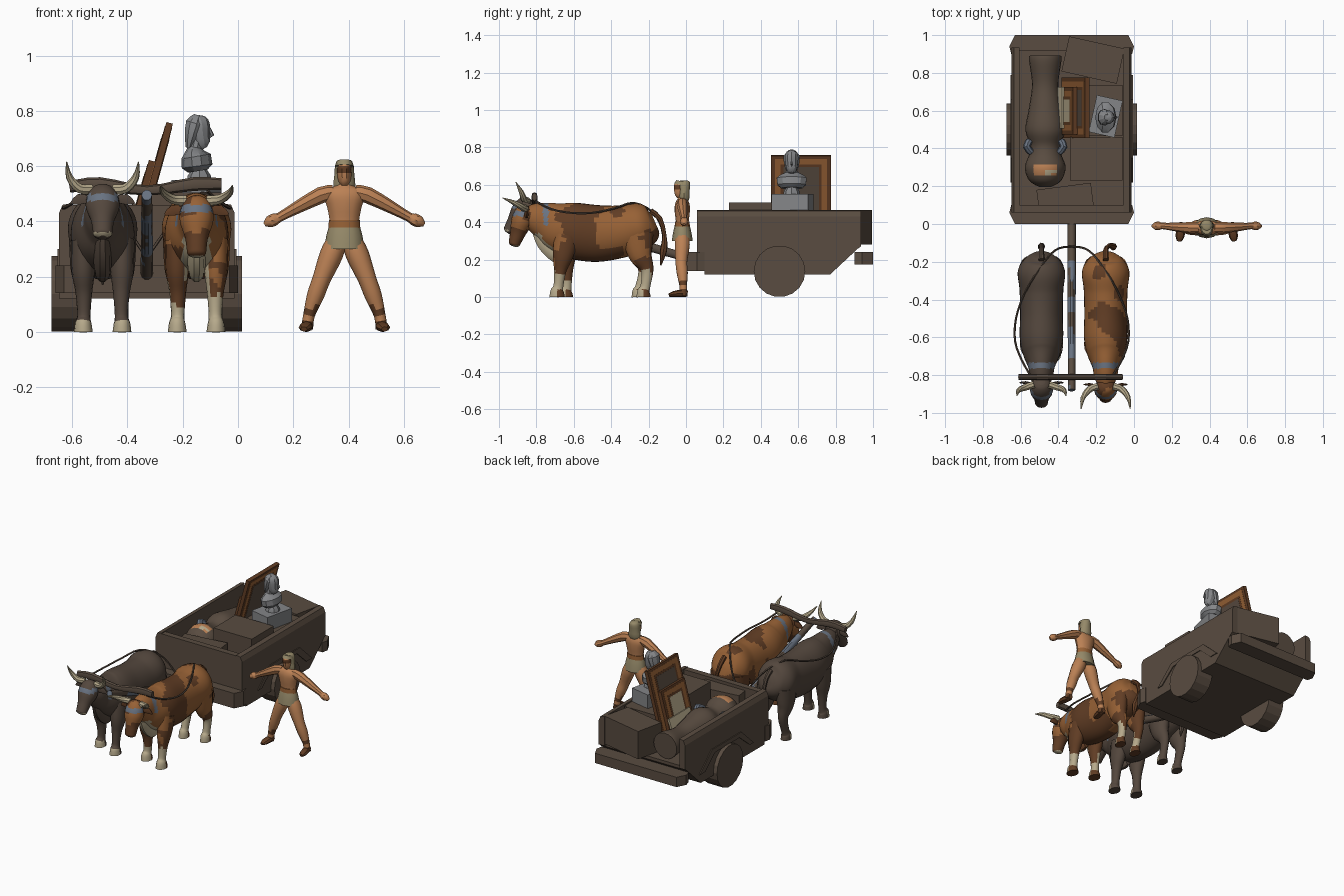
import bpy, bmesh, math
from mathutils import Vector, noise

if "Cube" in bpy.data.objects:
    bpy.data.objects.remove(bpy.data.objects["Cube"])


def material(name, rgb):
    m = bpy.data.materials.new(name)
    m.diffuse_color = (*rgb, 1)
    m.use_nodes = True
    m.node_tree.nodes["Principled BSDF"].inputs["Base Color"].default_value = m.diffuse_color
    return m


WOOD = material("weathered_brown", (.10, .072, .052))
HIDE = material("dark_hide", (.088, .063, .047))
ORANGE = material("orange_hide", (.31, .120, .036))
PATCH = material("russet_patch", (.12, .047, .018))
CREAM = material("cream", (.47, .40, .26))
SKIN = material("tan_skin", (.50, .22, .09))
BLUE = material("blue_grey", (.14, .17, .22))
STONE = material("stone_grey", (.23, .235, .245))
CLOTH = material("taupe_cloth", (.30, .25, .14))


def finish(name, bm, mat, rule=None, angle=40):
    """Turn a bmesh into an object; rule picks a material from a face centre."""
    bmesh.ops.recalc_face_normals(bm, faces=bm.faces)
    me = bpy.data.meshes.new(name)
    slots = [mat]
    for f in bm.faces:
        m = (rule(f.calc_center_median()) if rule else None) or mat
        if m not in slots:
            slots.append(m)
        f.material_index = slots.index(m)
    bm.to_mesh(me)
    bm.free()
    for m in slots:
        me.materials.append(m)
    ob = bpy.data.objects.new(name, me)
    bpy.context.collection.objects.link(ob)
    if angle:
        bpy.ops.object.select_all(action='DESELECT')
        ob.select_set(True)
        bpy.context.view_layer.objects.active = ob
        bpy.ops.object.shade_smooth_by_angle(angle=math.radians(angle))
    return ob


def loft(name, rings, mat, sides=10, steps=3, side=(1, 0, 0), rule=None, angle=40):
    """Skin elliptical rings (x, y, z, half width, half depth) along a smoothed path."""
    p = [Vector(r) for r in rings]
    p = [p[0]] + p + [p[-1]]
    path = []
    for i in range(1, len(p) - 2):
        a, b, c, d = p[i - 1:i + 3]
        for k in range(steps):
            t = k / steps
            path.append(.5 * (2 * b + (c - a) * t + (2 * a - 5 * b + 4 * c - d) * t * t
                              + (3 * b - a - 3 * c + d) * t ** 3))
    path.append(p[-1])
    bm, rows = bmesh.new(), []
    for i, q in enumerate(path):
        nxt, prv = path[min(i + 1, len(path) - 1)], path[max(i - 1, 0)]
        t = Vector((nxt - prv)[:3]).normalized()
        s = Vector(side)
        s = (s - t * s.dot(t)).normalized()
        u = t.cross(s)
        rows.append([bm.verts.new(Vector(q[:3]) + s * q[3] * math.cos(w) + u * q[4] * math.sin(w))
                     for w in (2 * math.pi * j / sides for j in range(sides))])
    for r0, r1 in zip(rows, rows[1:]):
        for j in range(sides):
            n = (j + 1) % sides
            bm.faces.new((r0[j], r0[n], r1[n], r1[j]))
    bm.faces.new(rows[0])
    bm.faces.new(rows[-1])
    return finish(name, bm, mat, rule, angle)


def box(name, centre, size, mat, rz=0, ry=0):
    bm = bmesh.new()
    bmesh.ops.create_cube(bm, size=1)
    bmesh.ops.scale(bm, vec=size, verts=bm.verts)
    ob = finish(name, bm, mat, angle=0)
    ob.location = centre
    ob.rotation_euler = (0, ry, rz)
    return ob


def prism(name, poly, lo, hi, mat, axis=0):
    """Extrude a 2D outline: (y, z) along x for axis 0, (x, y) along z, (x, z) along y."""
    bm = bmesh.new()
    at = (lambda p, h: (h, *p), lambda p, h: (p[0], h, p[1]), lambda p, h: (*p, h))[axis]
    a, b = [[bm.verts.new(at(p, h)) for p in poly] for h in (lo, hi)]
    bm.faces.new(a)
    bm.faces.new(b)
    for i in range(len(poly)):
        j = (i + 1) % len(poly)
        bm.faces.new((a[i], a[j], b[j], b[i]))
    return finish(name, bm, mat, angle=0)


# ---- cart, open at the back ----
CX = -.33
wall = [(.06, .19), (.1, .19), (.1, .12), (.77, .12), (.92, .26), (.935, .27), (.935, .41), (.06, .41)]
arch = [(.26, .18), (.37, .27), (.63, .27), (.73, .18), (.79, .18), (.66, .30), (.35, .30), (.22, .18)]
for s, tag in ((-1, "left"), (1, "right")):
    prism(tag + "_cart_wall", wall, CX + s * .275, CX + s * .318, WOOD)
    prism(tag + "_wall_rim", [(CX + s * x, z) for x, z in (
        (.275, .41), (.318, .41), (.318, .43), (.305, .46), (.275, .465))], .06, .935, WOOD, 1)
    prism(tag + "_wheel_arch", arch, CX + s * .31, CX + s * .324, WOOD)
    wheel = [(.5 + .138 * math.cos(i * math.pi / 9), .138 + .138 * math.sin(i * math.pi / 9))
             for i in range(18)]
    prism(tag + "_wheel", wheel, CX + s * .23, CX + s * .345, WOOD)
prism("cart_floor", [(.1, .12), (.77, .12), (.92, .26), (.92, .28), (.1, .28)], CX - .28, CX + .28, WOOD)
box("front_wall", (CX, .08, .325), (.6, .04, .27), WOOD)
front_outline = [(CX - .3, 0), (CX + .3, 0), (CX + .33, .06), (CX + .32, .1), (CX - .32, .1), (CX - .33, .06)]
rear_outline = [(x, 1 - y) for x, y in front_outline]
prism("front_bumper", front_outline, .14, .24, WOOD, 2)
prism("rear_bumper", rear_outline, .175, .24, WOOD, 2)

# ---- cargo ----
box("middle_crate", (-.2, .345, .39), (.28, .23, .23), WOOD)
box("front_crate", (-.365, .14, .355), (.29, .12, .17), WOOD, rz=.13)
box("rear_crate", (-.217, .868, .373), (.30, .19, .185), WOOD, rz=-.22)
box("plinth_crate", (-.2, .6, .365), (.28, .27, .19), WOOD)
box("bust_plinth", (-.15, .57, .505), (.14, .20, .09), STONE, rz=-.22)


def jar_spots(c):
    if c.z > .44 and .255 < c.y < .315 and abs(c.x + .47) < .05:
        return CREAM if noise.noise(c * 40) > -.05 else SKIN


loft("jar", [(-.47, y, z, r, r) for y, z, r in (
    (.89, .365, .085), (.86, .365, .085), (.74, .36, .07), (.62, .36, .085), (.5, .36, .105),
    (.42, .36, .08), (.37, .36, .085), (.30, .36, .108), (.23, .36, .085), (.195, .36, .03))],
    WOOD, 20, 5, rule=jar_spots)
for s in (-1, 1):
    loft("jar_handle", [(-.47 + s * .075, .38, .40, .018, .018), (-.47 + s * .098, .41, .415, .02, .02),
                        (-.47 + s * .085, .44, .40, .018, .018)], BLUE, 8, 2, (0, 0, 1))
for tag, x, y, z, w, h, inner in (("large", -.31, .615, .53, .32, .47, WOOD),
                                  ("small", -.355, .6, .46, .25, .33, CREAM)):
    box(tag + "_frame", (x, y, z), (.024, w, h), PATCH, ry=.27)
    box(tag + "_frame_face", (x, y, z), (.027, w - .04, h - .03), ORANGE, ry=.27)
    box(tag + "_frame_slot", (x, y, z), (.029, w - .10, h - .09), PATCH, ry=.27)
    box(tag + "_canvas", (x, y, z), (.031, w - .13, h - .12), inner, ry=.27)
box("loose_canvas", (-.392, .615, .41), (.012, .22, .09), CREAM, ry=.35)

# ---- stone bust, facing +x ----
loft("bust_foot", [(-.14, .565, z, r, r) for z, r in ((.545, .045), (.565, .042), (.59, .026), (.61, .03))],
     STONE, 8, 1, angle=25)
loft("bust_chest", [(x, .565, z, a, b) for x, z, a, b in (
    (-.145, .582, .036, .058), (-.148, .60, .056, .08), (-.152, .635, .054, .084), (-.157, .652, .036, .066),
    (-.155, .668, .025, .032), (-.148, .70, .024, .026))], STONE, 10, 1, angle=25)
loft("bust_head", [(x, .565, z, a, b) for x, z, a, b in (
    (-.122, .664, .012, .014), (-.13, .68, .03, .027), (-.138, .715, .036, .035),
    (-.142, .75, .04, .037), (-.147, .772, .03, .028), (-.15, .782, .008, .008))], STONE, 10, 2, angle=25)
loft("bust_nose", [(-.104, .565, .738, .005, .005), (-.094, .565, .712, .008, .007),
                   (-.104, .565, .705, .004, .004)], STONE, 6, 1)
loft("bust_hair", [(-.178, .565, .665, .012, .025), (-.17, .565, .70, .024, .038),
                   (-.155, .565, .755, .036, .044), (-.145, .565, .784, .014, .016)], STONE, 9, 2, angle=25)

# ---- drawbar, yoke and reins ----
loft("drawbar", [(CX, .08, .19, .022, .022), (CX, -.2, .27, .022, .025), (CX, -.55, .385, .021, .025),
                 (CX, -.88, .495, .019, .02)], WOOD, 10, 9,
     rule=lambda c: BLUE if noise.noise(c * 11) > .03 and c.y < -.15 else None)
loft("yoke", [(-.61, -.81, .525, .021, .015), (-.5, -.81, .535, .025, .017), (-.33, -.81, .512, .018, .016),
              (-.16, -.81, .535, .025, .017), (-.06, -.81, .535, .021, .015)], WOOD, 8, 3, (0, 0, 1))
for s in (-1, 1):
    loft("rein", [(CX + s * x, y, z, .006, .006) for x, y, z in (
        (0, -.12, .27), (.07, -.13, .37), (.13, -.18, .455), (.2, -.28, .503), (.255, -.38, .475),
        (.295, -.5, .45), (.30, -.62, .45), (.265, -.72, .47), (.22, -.8, .51))], HIDE, 5, 3, (.1, .2, 1))


# ---- oxen ----
def ox(tag, cx, coat, poll, muzzle, horn_tip):
    spotted = coat is ORANGE
    py, pz = poll
    my, mz = muzzle

    def hide(c):
        if -.765 < c.y < -.735 and c.z > .38:
            return BLUE
        if spotted:
            if c.y < -.67 and c.z < .34 and abs(c.x - cx) < .05:
                return CREAM
            n = noise.noise(c * 8)
            band = abs(c.y + .5 + .12 * n) < .03 and c.z > .42
            if band or n > .3 or c.z < .29 + .3 * n - .04 * (c.y > -.4):
                return PATCH

    def head_hide(c):
        f = (pz - c.z) / (pz - mz)
        if .0 < f < .16 and c.y < py - .01:
            return BLUE
        if spotted:
            return CREAM if f > 1.02 else PATCH if f > .55 or noise.noise(c * 14) > .1 else None
        return CREAM if .93 < f < 1.03 and c.y < my else None

    def leg_hide(y):
        def rule(c):
            if c.z < .04:
                return CREAM if c.y < y - .005 else PATCH if spotted else None
            if spotted:
                return CREAM if c.z < .125 + .08 * noise.noise(c * 15) else hide(c)
        return rule

    loft(tag + "_body", [(cx, *r) for r in (
        (-.165, .40, .04, .05), (-.19, .39, .09, .10), (-.25, .375, .125, .13), (-.35, .35, .116, .14),
        (-.48, .34, .113, .152), (-.60, .355, .115, .15), (-.68, .375, .10, .135),
        (-.75, .405, .072, .105), (-.81, .425, .06, .08), (-.86, .435, .04, .05))],
        coat, 32, 8, rule=hide)
    loft(tag + "_dewlap", [(cx, -.80, .37, .025, .03), (cx, -.755, .29, .032, .045),
                           (cx, -.69, .22, .03, .04), (cx, -.64, .21, .015, .02)], coat, 10, 3, rule=hide)
    # head from poll to muzzle
    loft(tag + "_head", [(cx, py + (my - py) * f, pz + (mz - pz) * f, a, b) for f, a, b in (
        (-.16, .02, .02), (-.08, .042, .04), (.1, .058, .054), (.35, .06, .056), (.65, .042, .042),
        (.88, .036, .034), (1, .032, .028), (1.05, .012, .012))], coat, 16, 5, rule=head_hide)
    for s in (-1, 1):
        loft(tag + "_horn", [(cx + s * .04, py, pz + .015, .02, .02), (cx + s * .085, py - .015, pz + .02, .018, .018),
                             (cx + s * .12, py + horn_tip[0] * .5, pz + .02 + horn_tip[1] * .35, .013, .013),
                             (cx + s * .13, py + horn_tip[0], pz + horn_tip[1], .002, .002)],
             CREAM, 8, 3, (.1, .8, .3))
        loft(tag + "_ear", [(cx + s * .045, py, pz - .02, .008, .012), (cx + s * .085, py + .01, pz - .02, .008, .022),
                            (cx + s * .115, py + .01, pz - .035, .003, .004)],
             PATCH if spotted else coat, 6, 2, (0, 1, 0))
        # legs, left and right slightly out of step
        d = .022 * s
        loft(tag + "_front_leg", [(cx + s * x, *r) for x, r in (
            (.07, (-.635, .33, .045, .07)), (.07, (-.65 - d * .4, .22, .042, .056)),
            (.068, (-.655 - d * .8, .14, .03, .034)), (.068, (-.66 - d, .06, .024, .027)),
            (.07, (-.667 - d, .03, .03, .037)), (.07, (-.667 - d, 0, .034, .042)))],
            coat, 14, 5, rule=leg_hide(-.667 - d))
        loft(tag + "_hind_leg", [(cx + s * x, *r) for x, r in (
            (.07, (-.26, .34, .052, .09)), (.072, (-.245, .23, .044, .066)),
            (.07, (-.215 + d * .3, .15, .028, .036)), (.07, (-.23 + d * .6, .06, .023, .027)),
            (.07, (-.24 + d * .6, .03, .029, .034)), (.07, (-.24 + d * .6, 0, .031, .039)))],
            coat, 14, 5, rule=leg_hide(-.24 + d * .6))
    sway = .04 if spotted else 0
    loft(tag + "_tail", [(cx, -.19, .46, .016, .016), (cx, -.14, .42, .014, .014),
                         (cx + sway * .4, -.115, .33, .011, .011), (cx + sway, -.12, .25, .02, .02),
                         (cx + sway, -.135, .17, .003, .003)], PATCH if spotted else coat, 7, 2)


ox("dark_ox", -.49, HIDE, (-.85, .50), (-.95, .35), (-.06, .115))
ox("spotted_ox", -.15, ORANGE, (-.86, .46), (-.92, .28), (-.12, .07))

# ---- driver ----
MX, MY = .385, -.02
loft("driver_torso", [(MX, MY, z, a, b) for z, a, b in (
    (.34, .05, .034), (.40, .053, .034), (.45, .062, .04), (.49, .074, .04), (.515, .066, .032),
    (.53, .03, .022), (.55, .02, .02))], SKIN, 12, 3)
loft("driver_skirt", [(MX, MY, .30, .072, .056), (MX, MY, .345, .066, .049), (MX, MY, .378, .057, .041)],
     CLOTH, 12, 2)
loft("driver_belt", [(MX, MY, .37, .058, .041), (MX, MY, .405, .056, .039)], ORANGE, 12, 1)
loft("driver_head", [(MX, MY - .012, z, a, b) for z, a, b in (
    (.53, .012, .016), (.545, .022, .028), (.575, .026, .034), (.60, .025, .033), (.612, .015, .02))],
    SKIN, 10, 2, rule=lambda c: PATCH if .578 < c.z < .60 else None)
loft("driver_headcloth", [(MX, MY + .01, z, a, b) for z, a, b in (
    (.505, .034, .02), (.53, .040, .03), (.57, .036, .031), (.60, .034, .034), (.618, .026, .03),
    (.624, .012, .014))], CLOTH, 10, 2)
loft("driver_cap_brim", [(MX, MY - .004, .598, .035, .042), (MX, MY, .618, .028, .035)], CLOTH, 10, 1)
for s, tag in ((-1, "left"), (1, "right")):
    loft(tag + "_driver_arm", [(MX + s * x, MY + y, z, r, r) for x, y, z, r in (
        (.04, 0, .505, .026), (.085, 0, .495, .03), (.175, .005, .448, .022), (.235, .01, .415, .017),
        (.25, .01, .408, .022), (.272, .01, .398, .021), (.289, .01, .388, .007))], SKIN, 8, 2, (0, 1, 0))
    loft(tag + "_driver_leg", [(MX + s * x, MY + y, z, r, r) for x, y, z, r in (
        (.025, 0, .335, .035), (.047, 0, .28, .042), (.083, -.005, .19, .033), (.105, 0, .13, .031),
        (.128, .005, .06, .021), (.135, .005, .01, .022))], SKIN, 10, 3,
        rule=lambda c: PATCH if c.z < .04 or .055 < c.z < .09 else None)
    loft(tag + "_driver_boot", [(MX + s * .133, MY + .028, .018, .014, .016), (MX + s * .135, MY, .02, .022, .02),
                                (MX + s * .142, MY - .045, .016, .024, .016),
                                (MX + s * .146, MY - .07, .01, .012, .009)], PATCH, 8, 2)
